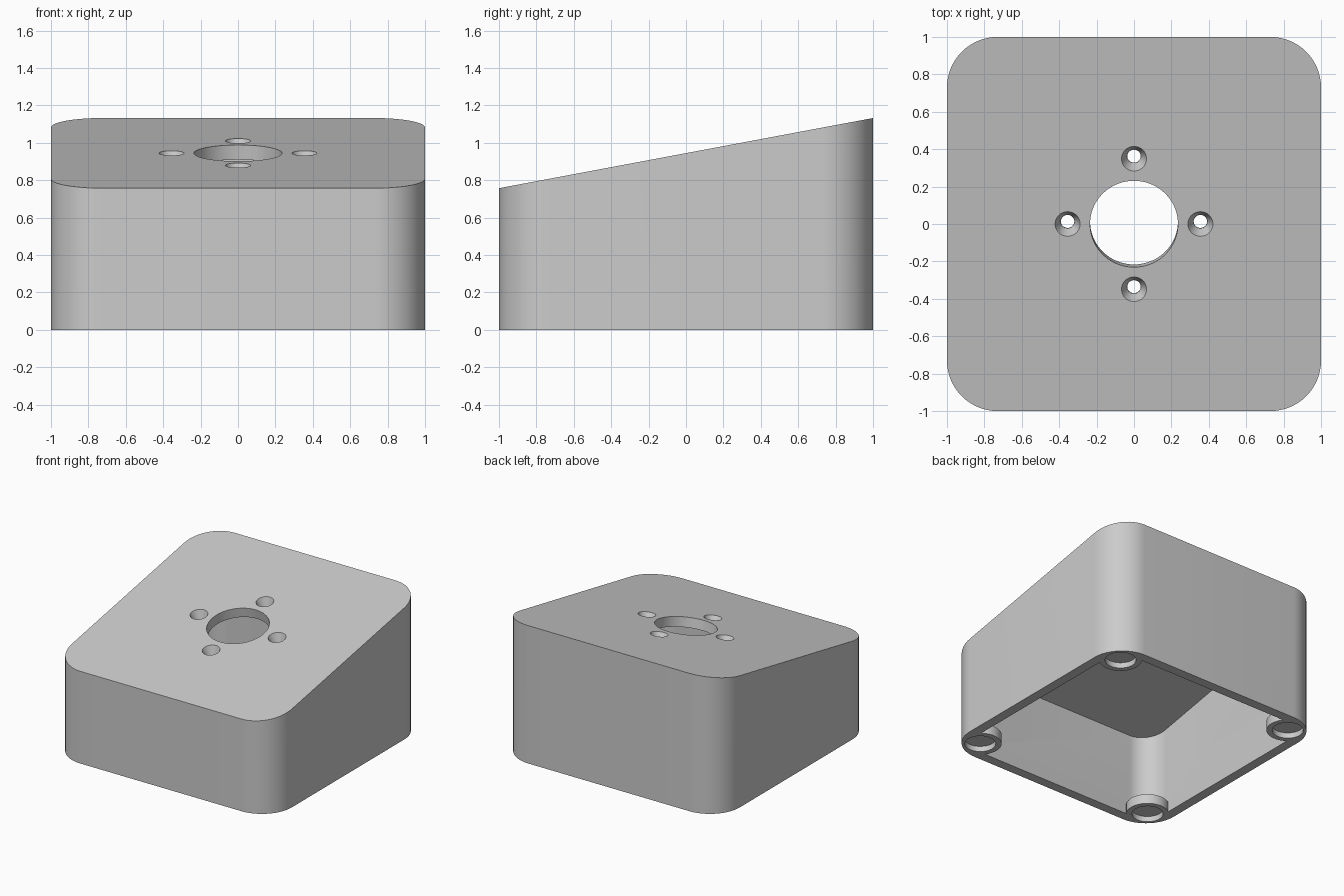
import bpy, bmesh, math
from mathutils import Matrix, Vector

if "Cube" in bpy.data.objects:
    bpy.data.objects.remove(bpy.data.objects["Cube"], do_unlink=True)

CENTRE_HEIGHT = 0.945          # height of the sloped top at the middle
SLOPE = 0.1875                 # rise of the top per unit of depth
TILT = math.atan(SLOPE)
CORNER = 0.27                  # outer corner radius
WALL = 0.08
BOSS_POS = 0.822

grey = bpy.data.materials.new("light_grey")
grey.use_nodes = True
grey.diffuse_color = (0.6, 0.6, 0.6, 1)
grey.node_tree.nodes["Principled BSDF"].inputs["Base Color"].default_value = (0.6, 0.6, 0.6, 1)


def make_object(name, bm):
    bmesh.ops.recalc_face_normals(bm, faces=bm.faces)
    mesh = bpy.data.meshes.new(name)
    bm.to_mesh(mesh)
    bm.free()
    mesh.materials.append(grey)
    obj = bpy.data.objects.new(name, mesh)
    bpy.context.collection.objects.link(obj)
    return obj


def sloped_block(name, inset, bottom, drop, steps=16):
    """Rounded square prism whose top follows the slope."""
    bm = bmesh.new()
    radius, centre = CORNER - inset, 1 - CORNER
    outline = []
    for quarter in range(4):
        mid = math.pi / 4 + quarter * math.pi / 2
        cx = math.copysign(centre, math.cos(mid))
        cy = math.copysign(centre, math.sin(mid))
        for i in range(steps + 1):
            a = (quarter + i / steps) * math.pi / 2
            outline.append((cx + radius * math.cos(a), cy + radius * math.sin(a)))
    base = bm.faces.new([bm.verts.new((x, y, bottom)) for x, y in outline])
    result = bmesh.ops.extrude_face_region(bm, geom=[base])
    for v in result["geom"]:
        if isinstance(v, bmesh.types.BMVert):
            v.co.z = CENTRE_HEIGHT - drop + SLOPE * v.co.y
    return make_object(name, bm)


def cylinder(name, r_low, r_high, low, high, matrix, sides=48):
    """Cylinder or cone between two heights along the matrix's z axis."""
    bm = bmesh.new()
    place = matrix @ Matrix.Translation((0, 0, (low + high) / 2))
    bmesh.ops.create_cone(bm, cap_ends=True, segments=sides, radius1=r_low,
                          radius2=r_high, depth=high - low, matrix=place)
    return make_object(name, bm)


def cut(target, cutter):
    """Subtract the cutter, then discard it."""
    cutter.hide_render = True
    mod = target.modifiers.new("cut", 'BOOLEAN')
    mod.operation, mod.solver, mod.object = 'DIFFERENCE', 'EXACT', cutter
    bpy.context.view_layer.objects.active = target
    bpy.ops.object.modifier_apply(modifier=mod.name)
    bpy.data.objects.remove(cutter, do_unlink=True)


# Outer shell and hollow; the hollow leaves out the four corner bosses
housing = sloped_block("housing", 0, 0, 0)
hollow = sloped_block("hollow", WALL, -0.1, WALL / math.cos(TILT))
corners = [Matrix.Translation((sx * BOSS_POS, sy * BOSS_POS, 0))
           for sx in (-1, 1) for sy in (-1, 1)]
for place in corners:
    cut(hollow, cylinder("boss", 0.16, 0.16, -0.2, 0.08, place))
cut(housing, hollow)

# Round recesses in the undersides of the bosses
for place in corners:
    cut(housing, cylinder("recess", 0.117, 0.117, -0.1, 0.045, place))

# Large opening, square to the sloped top
top = Matrix.Translation((0, 0, CENTRE_HEIGHT)) @ Matrix.Rotation(TILT, 4, 'X')
cut(housing, cylinder("opening", 0.235, 0.235, -0.2, 0.1, top, 96))

# Four countersunk screw holes around the opening
for i in range(4):
    a = i * math.pi / 2
    place = top @ Matrix.Translation(Vector((math.cos(a), math.sin(a), 0)) * 0.355)
    cut(housing, cylinder("screw_hole", 0.036, 0.036, -0.2, 0.02, place))
    cut(housing, cylinder("countersink", 0.037, 0.0712, -0.07, 0.01, place))

# Smooth curved walls with crisp edges
bpy.ops.object.select_all(action='DESELECT')
housing.select_set(True)
bpy.context.view_layer.objects.active = housing
bpy.ops.object.shade_smooth_by_angle(angle=math.radians(30))
